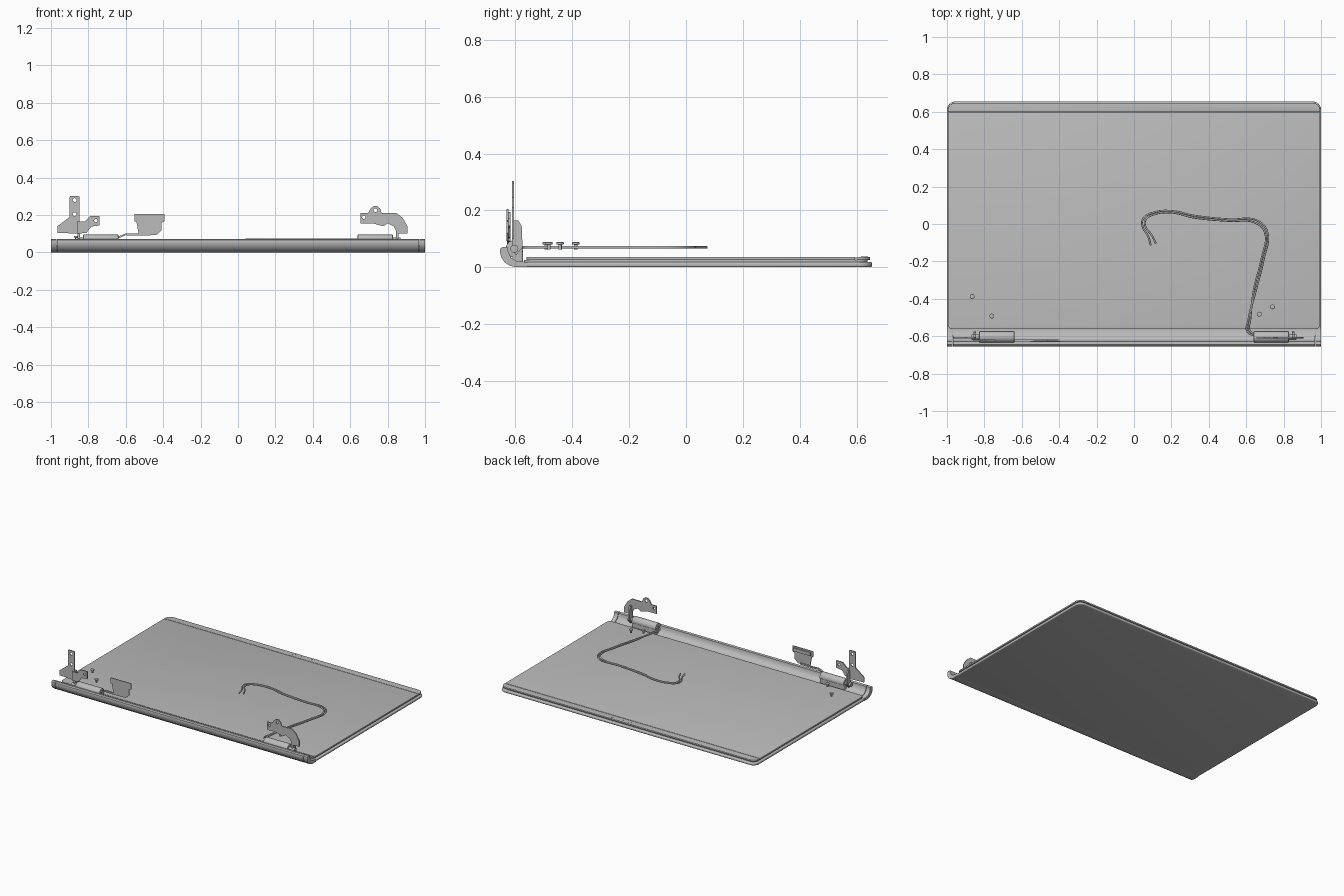
import bpy, bmesh, math
from mathutils import Vector

if "Cube" in bpy.data.objects:
    bpy.data.objects.remove(bpy.data.objects["Cube"], do_unlink=True)

grey = bpy.data.materials.new("plain grey")
grey.use_nodes = True
grey.diffuse_color = (0.5, 0.5, 0.5, 1)
grey.node_tree.nodes["Principled BSDF"].inputs["Base Color"].default_value = (0.5, 0.5, 0.5, 1)


def finish(obj, bevel=0.0, angle=35):
    """Add the material, an optional edge bevel and smooth shading."""
    if not obj.data.materials:
        obj.data.materials.append(grey)
    bpy.ops.object.select_all(action="DESELECT")
    obj.select_set(True)
    bpy.context.view_layer.objects.active = obj
    if bevel:
        mod = obj.modifiers.new("edge", "BEVEL")
        mod.width, mod.segments, mod.limit_method = bevel, 3, "ANGLE"
        mod.angle_limit = math.radians(40)
        bpy.ops.object.modifier_apply(modifier="edge")
    bpy.ops.object.shade_smooth_by_angle(angle=math.radians(angle))
    return obj


def link(name, data):
    obj = bpy.data.objects.new(name, data)
    bpy.context.collection.objects.link(obj)
    return obj


def prism(name, pts, axis, a, b, bevel=0.0):
    """Extrude an outline along an axis; points are the other two coordinates."""
    def place(p, d):
        return {"x": (d, p[0], p[1]), "y": (p[0], d, p[1]), "z": (p[0], p[1], d)}[axis]
    bm = bmesh.new()
    face = bm.faces.new([bm.verts.new(place(p, a)) for p in pts])
    ext = bmesh.ops.extrude_face_region(bm, geom=[face])
    shift = Vector(place((0, 0), b - a))
    bmesh.ops.translate(bm, verts=[v for v in ext["geom"] if isinstance(v, bmesh.types.BMVert)], vec=shift)
    bmesh.ops.recalc_face_normals(bm, faces=bm.faces)
    mesh = bpy.data.meshes.new(name)
    bm.to_mesh(mesh)
    bm.free()
    return finish(link(name, mesh), bevel)


def rounded(x0, x1, y0, y1, front, back, n=6):
    """Rectangle outline with separate front and back corner radii."""
    pts = []
    corners = [(x1 - back, y1 - back, back), (x0 + back, y1 - back, back),
               (x0 + front, y0 + front, front), (x1 - front, y0 + front, front)]
    for i, (cx, cy, r) in enumerate(corners):
        for k in range(n + 1 if r else 1):
            t = math.pi / 2 * (i + k / n)
            pts.append((cx + r * math.cos(t), cy + r * math.sin(t)))
    return pts


def rod(name, p, q, r, sides=24, bevel=0.0):
    p, q = Vector(p), Vector(q)
    bpy.ops.mesh.primitive_cylinder_add(vertices=sides, radius=r, depth=(q - p).length, location=(p + q) / 2)
    obj = bpy.context.object
    obj.name = name
    obj.rotation_euler = (q - p).to_track_quat("Z", "Y").to_euler()
    return finish(obj, bevel)


def sheet(name, outline, holes, y, thick=0.008):
    """Upright sheet metal plate with round holes (x, z, radius)."""
    cu = bpy.data.curves.new(name, "CURVE")
    cu.dimensions, cu.fill_mode, cu.extrude = "2D", "BOTH", thick / 2
    rings = [outline]
    for hx, hz, r in holes:
        rings.append([(hx + r * math.cos(k * math.pi / 8), hz + r * math.sin(k * math.pi / 8)) for k in range(16)])
    for ring in rings:
        sp = cu.splines.new("POLY")
        sp.points.add(len(ring) - 1)
        for pt, (u, v) in zip(sp.points, ring):
            pt.co = (u, v, 0, 1)
        sp.use_cyclic_u = True
    obj = link(name, cu)
    obj.rotation_euler = (math.pi / 2, 0, 0)
    obj.location.y = y
    bpy.ops.object.select_all(action="DESELECT")
    obj.select_set(True)
    bpy.context.view_layer.objects.active = obj
    bpy.ops.object.convert(target="MESH")
    return finish(bpy.context.object)


def wire(name, pts, z, r):
    cu = bpy.data.curves.new(name, "CURVE")
    cu.dimensions, cu.bevel_depth, cu.bevel_resolution = "3D", r, 2
    cu.resolution_u, cu.use_fill_caps = 6, True
    sp = cu.splines.new("BEZIER")
    sp.bezier_points.add(len(pts) - 1)
    for bp, (x, y) in zip(sp.bezier_points, pts):
        bp.co = (x, y, z)
        bp.handle_left_type = bp.handle_right_type = "AUTO"
    cu.materials.append(grey)
    return link(name, cu)


# Lid shell, spacer and display layers
prism("lid_shell", rounded(-1, 1, -0.6, 0.655, 0, 0.045), "z", 0, 0.018, 0.006)
prism("display_spacer", rounded(-0.985, 0.985, -0.57, 0.638, 0.01, 0.035), "z", 0.016, 0.026)
prism("display_panel", rounded(-0.995, 0.995, -0.562, 0.596, 0.025, 0), "z", 0.025, 0.036, 0.002)
prism("top_bezel", rounded(-0.995, 0.995, 0.599, 0.648, 0, 0.04), "z", 0.025, 0.036, 0.002)

# Camera and indicator dots
for name, x, r in (("camera", 0, 0.012), ("camera_light", 0.055, 0.004), ("microphone", 0.137, 0.004)):
    rod(name, (x, 0.628, 0.03), (x, 0.628, 0.0375), r)

# Curved hinge cover with separate end caps
cover = [(-0.56, 0.0), (-0.6, 0.0), (-0.622, 0.006), (-0.639, 0.018), (-0.65, 0.035),
         (-0.655, 0.053), (-0.653, 0.066), (-0.645, 0.072), (-0.627, 0.07), (-0.625, 0.052),
         (-0.615, 0.033), (-0.597, 0.022), (-0.56, 0.018)]
prism("hinge_cover", cover, "x", -0.967, 0.967)
for side, s in (("left", 1), ("right", -1)):
    prism(side + "_cover_cap", cover, "x", s * 0.97, s)

# Hinge barrels, pins and arms
arm = [(-0.613, 0.165), (-0.59, 0.165), (-0.578, 0.145), (-0.575, 0.07), (-0.598, 0.042), (-0.613, 0.06)]
for side, s in (("left", 1), ("right", -1)):
    rod(side + "_hinge_barrel", (s * 0.64, -0.604, 0.065), (s * 0.828, -0.604, 0.065), 0.03, 32, 0.003)
    rod(side + "_hinge_pin", (s * 0.82, -0.604, 0.065), (s * 0.87, -0.604, 0.065), 0.014)
    prism(side + "_hinge_arm", arm, "x", s * 0.845, s * 0.857)
    prism(side + "_hinge_foot", rounded(min(s * 0.64, s * 0.828), max(s * 0.64, s * 0.828), -0.61, -0.573, 0, 0.008),
          "z", 0.018, 0.06)

# Right hinge brackets
sheet("right_tall_bracket",
      [(-0.965, 0.105), (-0.965, 0.14), (-0.9, 0.19), (-0.9, 0.297), (-0.895, 0.303), (-0.853, 0.303),
       (-0.848, 0.297), (-0.848, 0.1)],
      [(-0.874, 0.28, 0.01), (-0.874, 0.205, 0.01)], -0.609)
sheet("right_small_bracket",
      [(-0.86, 0.1), (-0.86, 0.165), (-0.82, 0.165), (-0.79, 0.195), (-0.74, 0.195), (-0.74, 0.145),
       (-0.785, 0.138), (-0.81, 0.105)],
      [(-0.76, 0.17, 0.009)], -0.622)

# Left hinge bracket
sheet("left_bracket",
      [(0.655, 0.155), (0.655, 0.21), (0.695, 0.21), (0.71, 0.235), (0.725, 0.247), (0.745, 0.247),
       (0.76, 0.235), (0.768, 0.21), (0.848, 0.21), (0.88, 0.185), (0.906, 0.14), (0.906, 0.1),
       (0.853, 0.1), (0.832, 0.14), (0.8, 0.155), (0.778, 0.14), (0.72, 0.155)],
      [(0.735, 0.226, 0.01), (0.672, 0.188, 0.009)], -0.609)

# Connector plate with raised plug and flat ribbon
sheet("connector_plate",
      [(-0.553, 0.165), (-0.553, 0.205), (-0.393, 0.205), (-0.393, 0.165), (-0.408, 0.16), (-0.408, 0.12),
       (-0.436, 0.093), (-0.53, 0.093), (-0.543, 0.165)], [], -0.628, 0.006)
prism("connector_plug", [(-0.538, 0.172), (-0.538, 0.195), (-0.405, 0.195), (-0.405, 0.172)],
      "y", -0.624, -0.617)
sheet("ribbon", [(-0.64, 0.085), (-0.6, 0.102), (-0.55, 0.1), (-0.46, 0.103), (-0.46, 0.092),
                 (-0.55, 0.09), (-0.6, 0.092), (-0.64, 0.075)], [], -0.623, 0.012)

# Twin cable lying above the display
path = [(0.045, -0.01), (0.05, 0.03), (0.11, 0.063), (0.2, 0.07), (0.32, 0.045), (0.51, 0.025), (0.66, 0.018),
        (0.712, -0.04), (0.693, -0.19), (0.653, -0.35), (0.612, -0.51), (0.606, -0.575), (0.65, -0.6)]
twin = [(0.06, -0.01), (0.062, 0.023), (0.11, 0.052), (0.2, 0.061), (0.32, 0.034), (0.51, 0.016), (0.645, 0.008),
        (0.698, -0.04), (0.681, -0.19), (0.641, -0.35), (0.622, -0.51), (0.618, -0.57), (0.65, -0.592)]
wire("cable_strand_a", [(0.09, -0.115), (0.075, -0.065)] + path, 0.07, 0.005)
wire("cable_strand_b", [(0.117, -0.105), (0.095, -0.06)] + twin, 0.07, 0.005)

# Loose screws
for i, (x, y) in enumerate([(-0.865, -0.388), (-0.76, -0.492), (0.67, -0.482), (0.74, -0.443)]):
    rod(f"screw_head_{i + 1}", (x, y, 0.08), (x, y, 0.088), 0.013, 20, 0.002)
    rod(f"screw_shaft_{i + 1}", (x, y, 0.063), (x, y, 0.082), 0.006, 12)
